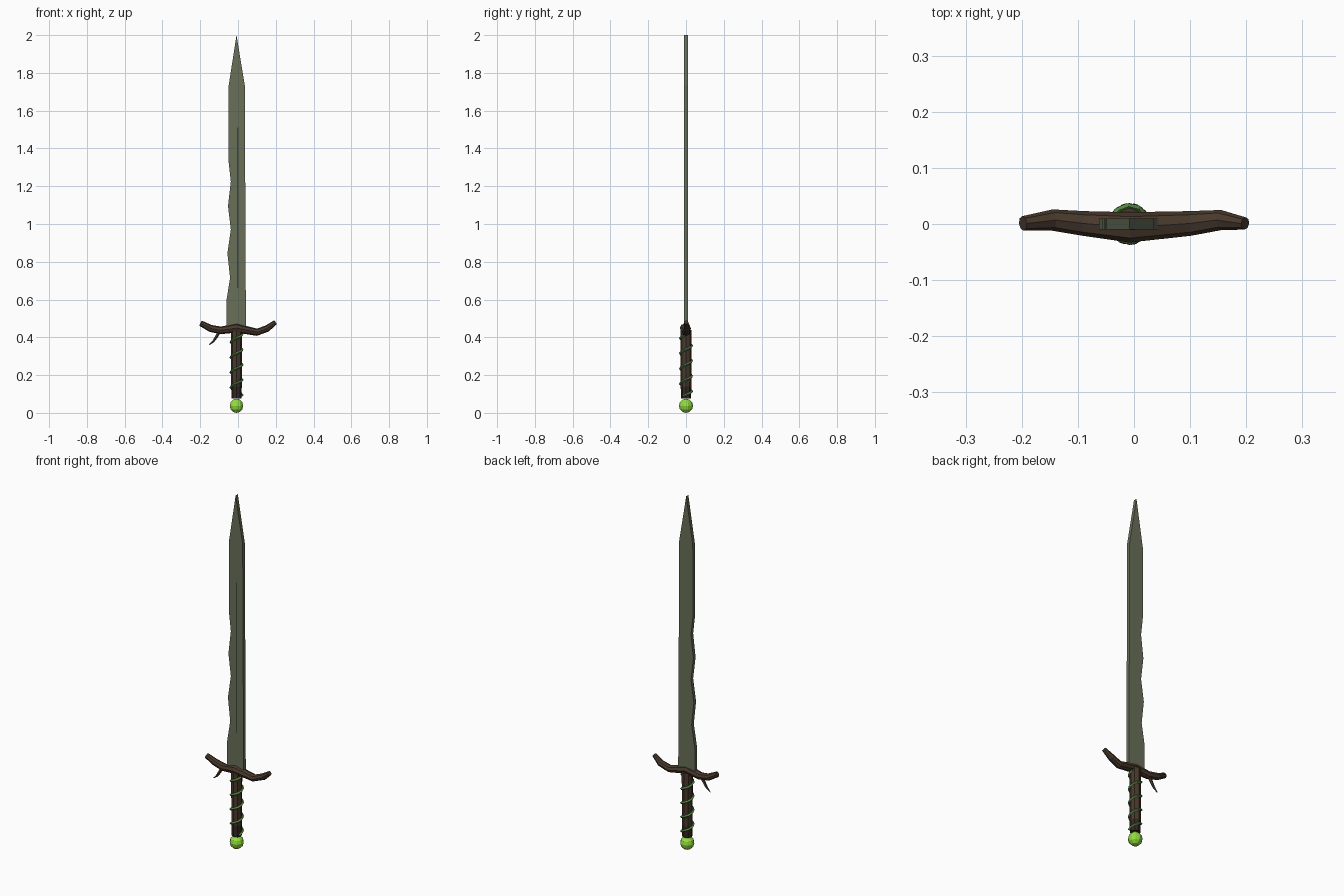
import bpy, bmesh, math
from mathutils import Vector

if "Cube" in bpy.data.objects:
    bpy.data.objects.remove(bpy.data.objects["Cube"])

CX = -0.008  # sword axis


def mat(name, rgb):
    m = bpy.data.materials.new(name)
    m.diffuse_color = (*rgb, 1)
    m.use_nodes = True
    m.node_tree.nodes["Principled BSDF"].inputs["Base Color"].default_value = m.diffuse_color
    return m


STEEL = mat("mossy steel", (0.14, 0.162, 0.097))
GROOVE = mat("dark groove", (0.04, 0.06, 0.045))
BARK = mat("bark brown", (0.066, 0.041, 0.025))
DARK = mat("dark bark", (0.036, 0.021, 0.016))
VINE = mat("vine green", (0.10, 0.25, 0.06))
GEM = mat("lime green", (0.29, 0.72, 0.05))


def finish(name, bm, *mats):
    bmesh.ops.recalc_face_normals(bm, faces=bm.faces)
    me = bpy.data.meshes.new(name)
    bm.to_mesh(me)
    bm.free()
    for m in mats:
        me.materials.append(m)
    ob = bpy.data.objects.new(name, me)
    bpy.context.collection.objects.link(ob)
    return ob


def plate(name, outline, y0, y1, m):
    """Extrude an x-z outline from y0 to y1."""
    bm = bmesh.new()
    f = bm.faces.new([bm.verts.new((x, y0, z)) for x, z in outline])
    ext = bmesh.ops.extrude_face_region(bm, geom=[f])
    for v in ext["geom"]:
        if isinstance(v, bmesh.types.BMVert):
            v.co.y = y1
    return finish(name, bm, m)


def tube(name, path, radii, sides, m, up=(0, 1, 0)):
    """Sweep a ring along a path; radii are (across up, along up) pairs."""
    bm = bmesh.new()
    pts = [Vector(p) for p in path]
    rings = []
    for i, p in enumerate(pts):
        t = (pts[min(i + 1, len(pts) - 1)] - pts[max(i - 1, 0)]).normalized()
        a = t.cross(Vector(up)).normalized()
        b = a.cross(t)
        ra, rb = radii[i]
        rings.append([bm.verts.new(p + a * ra * math.cos(k * math.tau / sides)
                                   + b * rb * math.sin(k * math.tau / sides))
                      for k in range(sides)])
    for r, s in zip(rings, rings[1:]):
        for k in range(sides):
            j = (k + 1) % sides
            bm.faces.new((r[k], r[j], s[j], s[k]))
    bm.faces.new(rings[0])
    bm.faces.new(rings[-1])
    return finish(name, bm, m)


# blade with a wavy left edge and straight right edge
plate("blade", [(0.042, 0.44), (0.036, 1.735), (CX, 2.0), (-0.049, 1.735),
                (-0.051, 1.34), (-0.038, 1.225), (-0.053, 1.095),
                (-0.038, 0.97), (-0.056, 0.845), (-0.042, 0.715),
                (-0.062, 0.59), (-0.062, 0.44)], -0.0098, 0.0098, STEEL)

# narrow dark groove on the front
plate("blade_groove", [(-0.006, 0.66), (0.002, 0.66), (0.002, 1.51), (-0.006, 1.51)],
      -0.0103, -0.009, GROOVE)

# crooked branch guard
tube("guard",
     [(-0.198, 0.001, 0.475), (-0.145, 0.007, 0.447), (-0.09, 0.001, 0.437),
      (CX, -0.006, 0.449), (0.10, 0.001, 0.427), (0.155, 0.007, 0.447),
      (0.198, 0.001, 0.480)],
     [(0.015, 0.013), (0.019, 0.019), (0.020, 0.022), (0.024, 0.027),
      (0.019, 0.022), (0.018, 0.018), (0.012, 0.011)], 8, BARK)

# small twig hanging from the guard
tube("guard_twig",
     [(-0.10, 0, 0.43), (-0.117, 0, 0.40), (-0.132, 0, 0.378), (-0.153, 0, 0.36)],
     [(0.010, 0.010), (0.008, 0.008), (0.006, 0.006), (0.002, 0.002)], 5, BARK)

# grip, darker toward the pommel
grip = tube("grip", [(CX, 0, z) for z in (0.075, 0.14, 0.44)],
            [(r, r) for r in (0.027, 0.028, 0.029)], 8, BARK)
grip.data.materials.append(DARK)
for f in grip.data.polygons:
    f.material_index = 1 if f.center.z < 0.14 else 0

# vine spiralling up the grip
N = 42
helix = []
for i in range(N + 1):
    z = 0.088 + 0.332 * i / N
    ang = -math.pi / 2 + (z - 0.315) / 0.08 * math.tau
    helix.append((CX + 0.031 * math.cos(ang), 0.031 * math.sin(ang), z))
tube("grip_vine", helix, [(0.0065, 0.0065)] * (N + 1), 4, VINE, up=(0, 0, 1))

# round pommel
bm = bmesh.new()
bmesh.ops.create_uvsphere(bm, u_segments=10, v_segments=6, radius=0.0375)
bmesh.ops.translate(bm, verts=bm.verts, vec=(CX, 0, 0.0375))
finish("pommel", bm, GEM)
